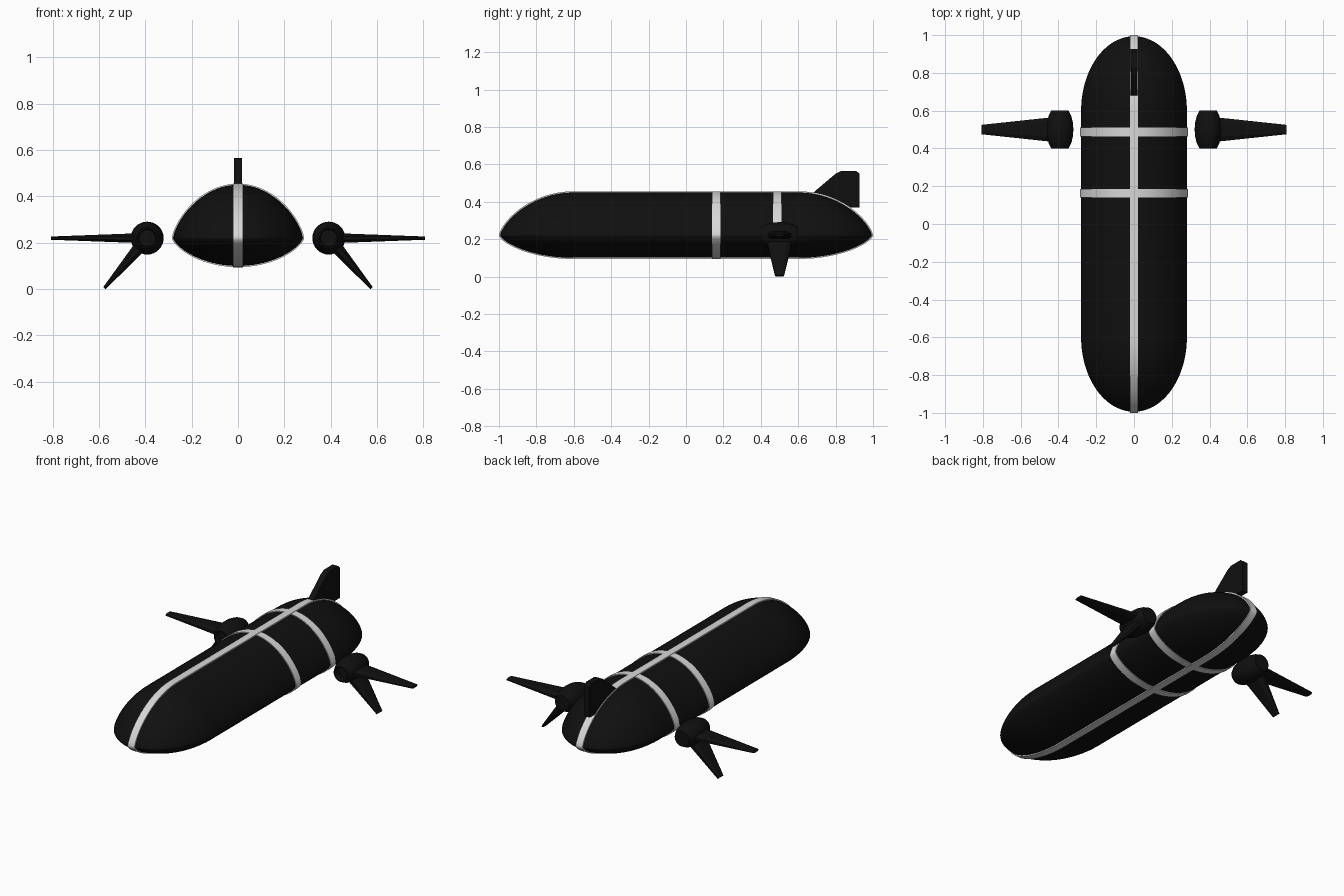
import bpy, bmesh, math
from mathutils import Vector

if "Cube" in bpy.data.objects:
    bpy.data.objects.remove(bpy.data.objects["Cube"])

def material(name, c):
    m = bpy.data.materials.new(name)
    m.diffuse_color = (c, c, c, 1)
    m.use_nodes = True
    m.node_tree.nodes["Principled BSDF"].inputs["Base Color"].default_value = m.diffuse_color
    return m

BLACK = material("matte black", 0.005)
WHITE = material("pale grey", 0.68)

# Hull dimensions
HALF_W, STRAIGHT, CAP, SEAM, TOP, BOTTOM, POWER = 0.28, 0.6, 0.394, 0.22, 0.23, 0.12, 1.4

def finish(bm, name, mat, smooth=True):
    bmesh.ops.remove_doubles(bm, verts=bm.verts, dist=1e-5)
    bmesh.ops.recalc_face_normals(bm, faces=bm.faces)
    me = bpy.data.meshes.new(name)
    bm.to_mesh(me)
    bm.free()
    me.materials.append(mat)
    ob = bpy.data.objects.new(name, me)
    bpy.context.collection.objects.link(ob)
    if smooth:
        bpy.ops.object.select_all(action='DESELECT')
        ob.select_set(True)
        bpy.context.view_layer.objects.active = ob
        bpy.ops.object.shade_smooth_by_angle(angle=math.radians(35))
    return ob

def skin(bm, loops):
    """Bridge closed loops of points in order."""
    rows = [[bm.verts.new(p) for p in loop] for loop in loops]
    n = len(rows[0])
    for a, b in zip(rows, rows[1:]):
        for i in range(n):
            j = (i + 1) % n
            bm.faces.new((a[i], a[j], b[j], b[i]))
    return rows

def height(c, sn):
    """Height above or below the seam; c is end falloff, sn the signed sine."""
    h = (c * abs(sn)) ** POWER
    return SEAM + (TOP * h if sn > 0 else -BOTTOM * h)

# Hull: lens section with elliptical ends
N, M = 96, 20
bm = bmesh.new()
stations = []
for k in range(M + 1):
    a = -math.pi / 2 * (1 - k / M)
    stations.append((-STRAIGHT + CAP * math.sin(a), math.cos(a)))
stations += [(-y, c) for y, c in reversed(stations)]
loops = []
for y, c in stations:
    loops.append([(HALF_W * c * math.cos(2 * math.pi * i / N), y,
                   height(c, math.sin(2 * math.pi * i / N))) for i in range(N)])
rows = skin(bm, loops)
bmesh.ops.dissolve_degenerate(bm, dist=1e-6, edges=bm.edges)
finish(bm, "hull", BLACK)

def band(name, loop, place, lo, hi, proud=0.006, sink=0.004):
    """Thin raised strip following a closed 2D loop."""
    n = len(loop)
    outer, inner = [], []
    for i, p in enumerate(loop):
        t = Vector(loop[(i + 1) % n]) - Vector(loop[i - 1])
        nrm = Vector((t.y, -t.x)).normalized()
        outer.append(Vector(p) + nrm * proud)
        inner.append(Vector(p) - nrm * sink)
    bm = bmesh.new()
    skin(bm, [[place(q, w) for q in ring] for ring, w in
              ((inner, lo), (outer, lo), (outer, hi), (inner, hi))])
    finish(bm, name, WHITE)

# Keel stripe running round the whole centreline
top = [(y, height(c, 1)) for y, c in stations]
low = [(y, height(c, -1)) for y, c in stations]
profile = low + list(reversed(top))[1:-1]
band("centre_stripe", profile, lambda q, w: (w, q.x, q.y), -0.022, 0.022)

# Two hoops round the rear half
section = [(HALF_W * math.cos(2 * math.pi * i / N), height(1, math.sin(2 * math.pi * i / N)))
           for i in range(N)]
for name, y in (("front_hoop", 0.162), ("rear_hoop", 0.487)):
    band(name, section, lambda q, w: (q.x, w, q.y), y - 0.023, y + 0.023, 0.005)

# Tail fin
outline = [(0.67, 0.44), (0.80, 0.55), (0.83, 0.565), (0.91, 0.565),
           (0.927, 0.55), (0.927, 0.37), (0.86, 0.37)]
bm = bmesh.new()
rows = skin(bm, [[(x, y, z) for y, z in outline] for x in (-0.018, 0.018)])
for r in rows:
    bm.faces.new(r)
finish(bm, "tail_fin", BLACK, False)

# Engine pods and their blades, mirrored left and right
PX, PY, PZ = 0.392, 0.5, 0.22
POD = [(0.0, -0.07), (0.036, -0.07), (0.04, -0.1), (0.046, -0.1), (0.06, -0.072), (0.069, -0.035),
       (0.071, 0), (0.069, 0.035), (0.06, 0.072), (0.046, 0.1), (0.0, 0.1)]

def blade(name, side, angle, r0, r1, chord0, chord1, thick0, thick1):
    bm = bmesh.new()
    d = Vector((side * math.cos(angle), 0, math.sin(angle)))
    up = Vector((-d.z, 0, d.x))
    loops = []
    for r, c, t in ((r0, chord0, thick0), (r1, chord1, thick1)):
        o = Vector((side * PX, PY, PZ)) + d * r
        loops.append([o + Vector((0, c * a, 0)) + up * t * b for a, b in
                      ((-1, -.4), (-.6, -1), (.6, -1), (1, -.4), (1, .4), (.6, 1), (-.6, 1), (-1, .4))])
    rows = skin(bm, loops)
    for r in rows:
        bm.faces.new(r)
    finish(bm, name, BLACK, False)

for side, label in ((-1, "left"), (1, "right")):
    bm = bmesh.new()
    skin(bm, [[(side * PX + r * math.cos(2 * math.pi * i / 32), PY + y,
                PZ + r * math.sin(2 * math.pi * i / 32)) for i in range(32)] for r, y in POD])
    finish(bm, label + "_pod", BLACK)
    blade(label + "_wing", side, 0, 0.04, 0.415, 0.065, 0.025, 0.021, 0.007)
    blade(label + "_lower_blade", side, math.radians(-49.5), 0.04, 0.284, 0.068, 0.024, 0.027, 0.007)
